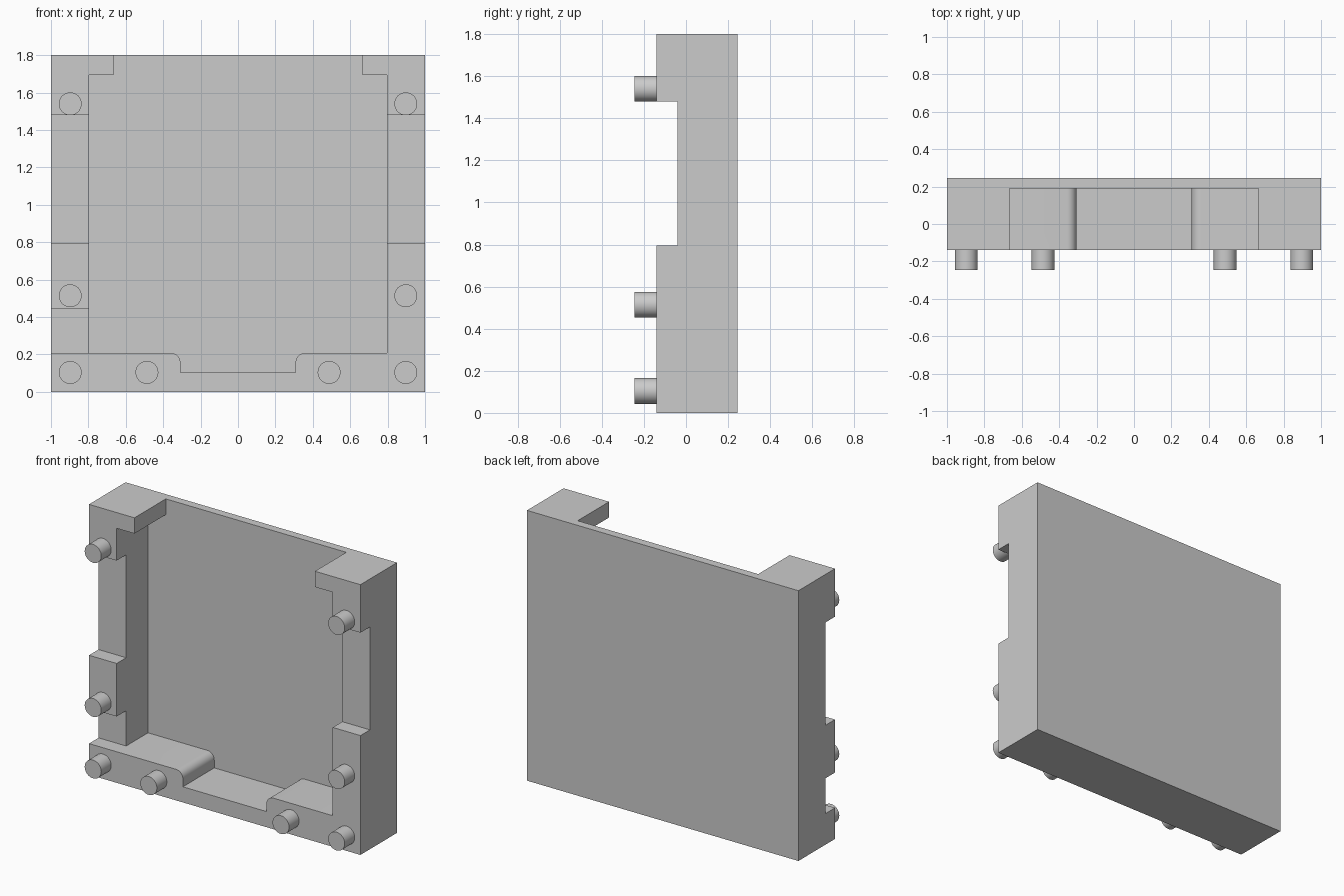
import bpy, bmesh
from math import sin, cos, pi, radians

if "Cube" in bpy.data.objects:
    bpy.data.objects.remove(bpy.data.objects["Cube"], do_unlink=True)

FRONT, LEDGE, FLOOR, BACK = -0.14, -0.04, 0.19, 0.245
HEIGHT = 1.8

grey = bpy.data.materials.new("light_grey")
grey.use_nodes = True
colour = (0.6, 0.6, 0.6, 1)
grey.diffuse_color = colour
grey.node_tree.nodes["Principled BSDF"].inputs["Base Color"].default_value = colour


def prism(name, profile, y0, y1):
    """Extrude an x-z outline from y0 to y1."""
    bm = bmesh.new()
    face = bm.faces.new([bm.verts.new((x, y0, z)) for x, z in profile])
    new = bmesh.ops.extrude_face_region(bm, geom=[face])["geom"]
    bmesh.ops.translate(bm, vec=(0, y1 - y0, 0),
                        verts=[v for v in new if isinstance(v, bmesh.types.BMVert)])
    bmesh.ops.recalc_face_normals(bm, faces=bm.faces)
    mesh = bpy.data.meshes.new(name)
    bm.to_mesh(mesh)
    bm.free()
    mesh.materials.append(grey)
    obj = bpy.data.objects.new(name, mesh)
    bpy.context.collection.objects.link(obj)
    return obj


def rect(x0, x1, z0, z1):
    return [(x0, z0), (x1, z0), (x1, z1), (x0, z1)]


def select(obj):
    bpy.ops.object.select_all(action="DESELECT")
    obj.select_set(True)
    bpy.context.view_layer.objects.active = obj


def cut(obj, cutter):
    mod = obj.modifiers.new("cut", "BOOLEAN")
    mod.operation, mod.solver, mod.object = "DIFFERENCE", "EXACT", cutter
    select(obj)
    bpy.ops.object.modifier_apply(modifier=mod.name)
    bpy.data.objects.remove(cutter, do_unlink=True)


# Solid block for the tray
tray = prism("tray", rect(-1, 1, 0, HEIGHT), FRONT, BACK)

# Cavity outline, right half bottom to top: rounded sill gap, side wall, corner tab
WALL, SILL, GAP, R = 0.796, 0.207, 0.308, 0.05
half = [(GAP, 0.104)]
for i in range(9):
    a = pi - i * pi / 16
    half.append((GAP + R + R * cos(a), SILL - R + R * sin(a)))
half += [(WALL, SILL), (WALL, 1.695), (0.665, 1.695), (0.665, HEIGHT + 0.1)]
outline = half + [(-x, z) for x, z in reversed(half)]
cut(tray, prism("cavity_cutter", outline, FRONT - 0.1, FLOOR))

# Shallow notches in the front of the side walls
for x0, x1, z0, z1 in [(0.7, 1.1, 0.795, 1.48),
                       (-1.1, -0.7, 0.795, 1.48),
                       (-1.1, -0.7, SILL, 0.442)]:
    cut(tray, prism("notch_cutter", rect(x0, x1, z0, z1), FRONT - 0.1, LEDGE))
select(tray)
bpy.ops.object.shade_smooth_by_angle(angle=radians(30))

# Locating pins on the front rim
for side, sign in (("left", 1), ("right", -1)):
    for label, x, z in [("upper", 0.897, 1.54), ("middle", 0.897, 0.514),
                        ("corner", 0.897, 0.104), ("sill", 0.487, 0.104)]:
        ring = [(sign * x + 0.061 * cos(k * pi / 20), z + 0.061 * sin(k * pi / 20))
                for k in range(40)]
        pin = prism(f"{side}_{label}_pin", ring, -0.245, FRONT + 0.005)
        select(pin)
        bpy.ops.object.shade_smooth_by_angle(angle=radians(30))
